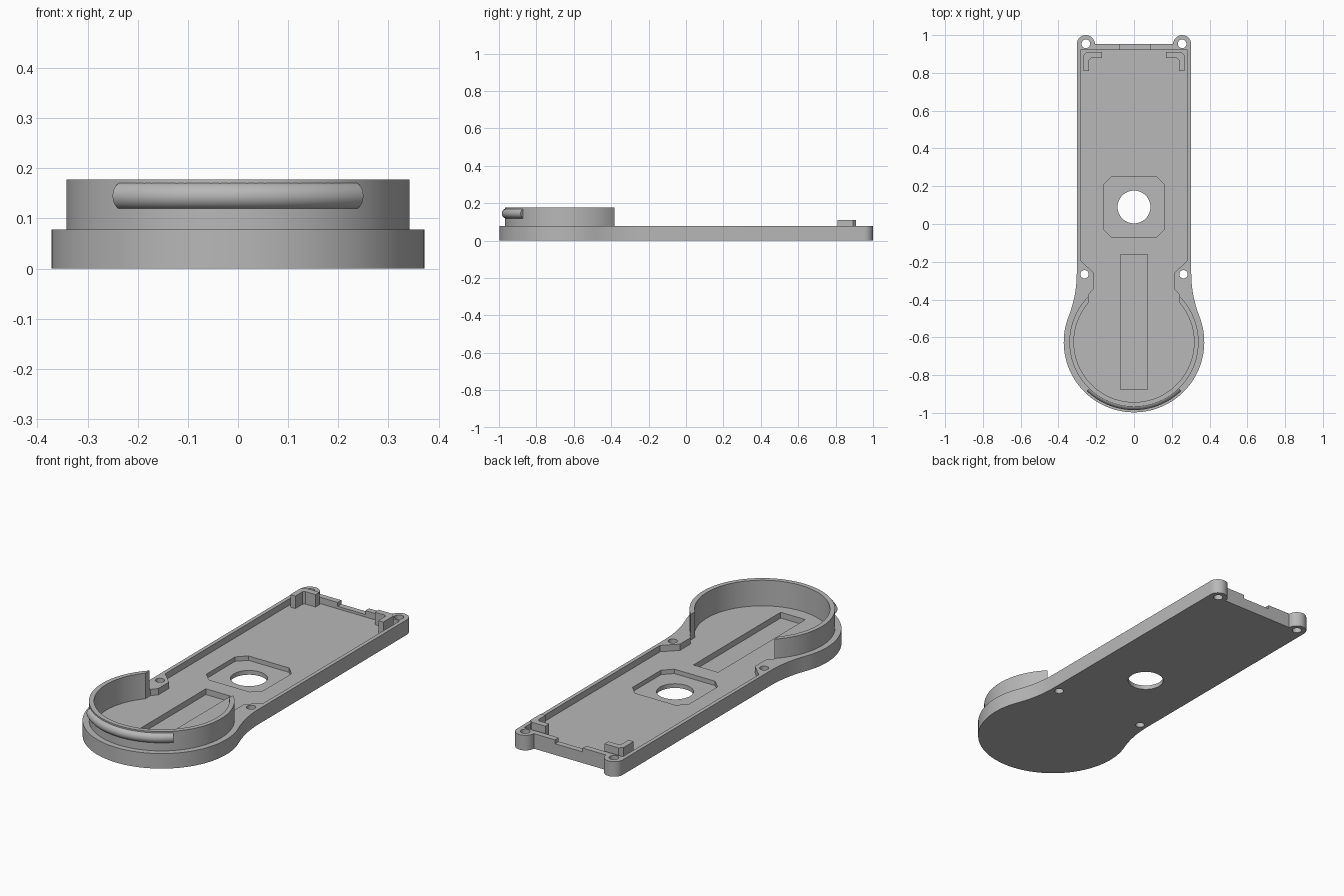
import bpy, bmesh
from math import cos, sin, radians, degrees, acos, atan2

if "Cube" in bpy.data.objects:
    bpy.data.objects.remove(bpy.data.objects["Cube"], do_unlink=True)

grey = bpy.data.materials.new("plain grey")
grey.use_nodes = True
grey.diffuse_color = (0.48, 0.48, 0.48, 1)
grey.node_tree.nodes["Principled BSDF"].inputs["Base Color"].default_value = grey.diffuse_color

DISC_Y = -0.625
TOP, FLOOR = 0.078, 0.045
RING_OUT, RING_IN, RING_END = 0.342, 0.318, 0.24


def arc(cx, cy, r, a0, a1, n):
    """Points along an arc, angles in degrees."""
    angles = [radians(a0 + (a1 - a0) * i / n) for i in range(n + 1)]
    return [(cx + r * cos(a), cy + r * sin(a)) for a in angles]


def circle(cx, cy, r, n=32):
    return arc(cx, cy, r, 0, 360, n)[:-1]


def rect(x0, x1, y0, y1):
    return [(x0, y0), (x1, y0), (x1, y1), (x0, y1)]


def mirrored(half):
    """Close a right-hand half outline with its mirror image."""
    return half + [(-x, y) for x, y in reversed(half) if abs(x) > 1e-5]


def finish(name, bm):
    bmesh.ops.recalc_face_normals(bm, faces=bm.faces)
    mesh = bpy.data.meshes.new(name)
    bm.to_mesh(mesh)
    bm.free()
    mesh.materials.append(grey)
    obj = bpy.data.objects.new(name, mesh)
    bpy.context.collection.objects.link(obj)
    return obj


def prism(name, pts, z0, z1):
    bm = bmesh.new()
    face = bm.faces.new([bm.verts.new((x, y, z0)) for x, y in pts])
    ext = bmesh.ops.extrude_face_region(bm, geom=[face])
    top = [v for v in ext["geom"] if isinstance(v, bmesh.types.BMVert)]
    bmesh.ops.translate(bm, verts=top, vec=(0, 0, z1 - z0))
    return finish(name, bm)


def select(obj):
    bpy.ops.object.select_all(action="DESELECT")
    obj.select_set(True)
    bpy.context.view_layer.objects.active = obj


def cut(obj, pts, z0, z1):
    cutter = prism("cutter", pts, z0, z1)
    cutter.hide_render = True
    select(obj)
    mod = obj.modifiers.new("cut", "BOOLEAN")
    mod.operation, mod.solver, mod.object = "DIFFERENCE", "EXACT", cutter
    bpy.ops.object.modifier_apply(modifier=mod.name)
    bpy.data.objects.remove(cutter, do_unlink=True)


# Base plate: round head, flared neck, straight arm, two ears
flare_x, flare_y, flare_r = 0.931, -0.26, 0.628
join = degrees(atan2(flare_y - DISC_Y, flare_x))
half = arc(0, DISC_Y, 0.372, -90, join, 40)
half += arc(flare_x, flare_y, flare_r, 180 + join, 180, 12)[1:]
half += arc(0.255, 0.952, 0.048, 0, 180, 20)
base = prism("base_plate", mirrored(half), 0, TOP)

# Main pocket, narrowed around the neck bosses
inner_a = degrees(acos(RING_END / RING_IN))
half = arc(0, DISC_Y, RING_IN, -90, inner_a, 44)
half += [(RING_END, -0.375), (0.215, -0.345), (0.215, -0.258), (0.283, -0.192), (0.283, 0.922)]
cut(base, mirrored(half), FLOOR, 0.2)

# Chamfered square recess with its round opening, and the long slot
cx, cy, s, c = 0, 0.09, 0.162, 0.045
half = [(s - c, cy - s), (s, cy - s + c), (s, cy + s - c), (s - c, cy + s)]
cut(base, mirrored(half), 0.022, 0.2)
cut(base, circle(cx, cy, 0.087, 48), -0.1, 0.2)
cut(base, rect(-0.071, 0.071, -0.877, -0.162), 0.015, 0.2)

# Screw holes and the notch in the end wall
for side in (-1, 1):
    cut(base, circle(side * 0.255, 0.954, 0.023), -0.1, 0.2)
    cut(base, circle(side * 0.262, -0.266, 0.022), -0.1, 0.2)
cut(base, rect(-0.074, 0.085, 0.9, 0.98), 0.058, 0.2)

# Open collar standing on the round head
outer_a = degrees(acos(RING_END / RING_OUT))
collar = prism("collar",
               arc(0, DISC_Y, RING_OUT, outer_a, -180 - outer_a, 90)
               + arc(0, DISC_Y, RING_IN, -180 - inner_a, inner_a, 88), TOP, 0.178)

# Half-round bead swept along the front of the collar
bm = bmesh.new()
profile = arc(0.333, 0.145, 0.027, -90, 90, 14)
rings = []
for px, py in arc(0, 0, 1, -134, -46, 36):
    rings.append([bm.verts.new((r * px, DISC_Y + r * py, z)) for r, z in profile])
for a, b in zip(rings, rings[1:]):
    for i in range(len(a)):
        j = (i + 1) % len(a)
        bm.faces.new((a[i], a[j], b[j], b[i]))
bm.faces.new(rings[0])
bm.faces.new(rings[-1])
bead = finish("front_bead", bm)

# L-shaped corner brackets at the eared end
parts = [base, collar, bead]
for side, label in ((1, "left"), (-1, "right")):
    pts = [(0.267, 0.81), (0.267, 0.893), (0.25, 0.91), (0.17, 0.91),
           (0.17, 0.878), (0.228, 0.878), (0.238, 0.868), (0.238, 0.81)]
    parts.append(prism(label + "_corner_bracket", [(side * x, y) for x, y in pts], FLOOR, 0.11))

for obj in parts:
    select(obj)
    bpy.ops.object.shade_smooth_by_angle(angle=radians(30))
